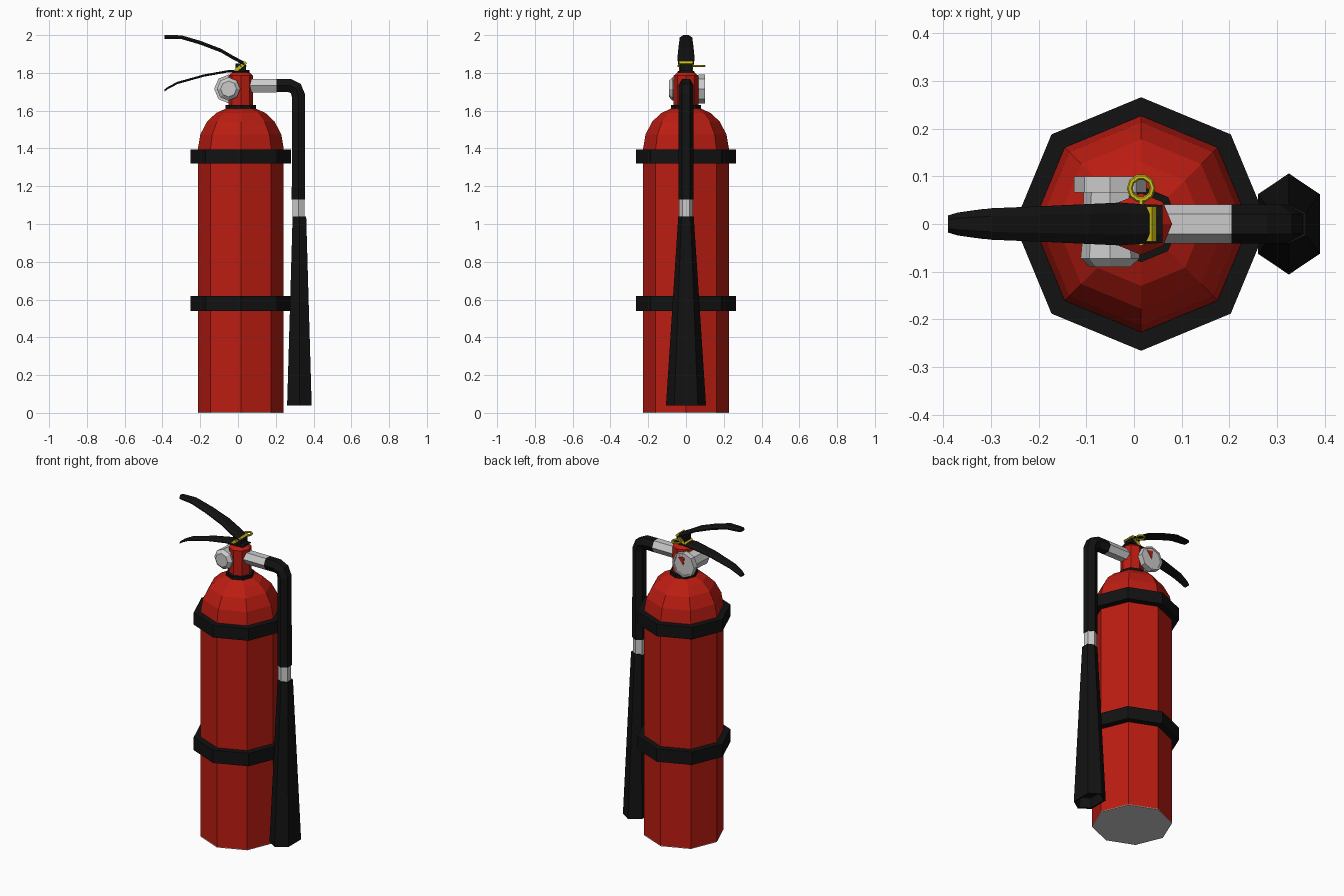
import bpy, bmesh, math
from mathutils import Vector, Matrix

if "Cube" in bpy.data.objects:
    bpy.data.objects.remove(bpy.data.objects["Cube"])

def material(name, rgb):
    m = bpy.data.materials.new(name)
    m.diffuse_color = (*rgb, 1)
    m.use_nodes = True
    m.node_tree.nodes["Principled BSDF"].inputs["Base Color"].default_value = m.diffuse_color
    return m

RED = material("red_paint", (0.50, 0.012, 0.006))
BLACK = material("black_rubber", (0.006, 0.006, 0.006))
YELLOW = material("yellow_pin", (0.62, 0.52, 0.01))

def finish(name, bm, mat):
    bmesh.ops.recalc_face_normals(bm, faces=bm.faces)
    me = bpy.data.meshes.new(name)
    bm.to_mesh(me)
    bm.free()
    ob = bpy.data.objects.new(name, me)
    bpy.context.collection.objects.link(ob)
    if mat:
        me.materials.append(mat)
    return ob

def loft(name, rings, mat=None, cap_start=True, cap_end=True):
    """Skin a list of closed rings that all have the same number of points."""
    bm = bmesh.new()
    vs = [[bm.verts.new(p) for p in r] for r in rings]
    n = len(vs[0])
    for a, b in zip(vs, vs[1:]):
        for i in range(n):
            j = (i + 1) % n
            bm.faces.new((a[i], a[j], b[j], b[i]))
    if cap_start:
        bm.faces.new(vs[0])
    if cap_end:
        bm.faces.new(vs[-1])
    return finish(name, bm, mat)

def lathe(name, profile, origin=(0.015, 0, 0), axis='Z', n=8, mat=None, **caps):
    """Profile of (radius, height) turned around an axis."""
    rings = []
    for r, h in profile:
        ring = []
        for i in range(n):
            a = math.tau * i / n
            c, s = r * math.cos(a), r * math.sin(a)
            p = {'Z': (c, s, h), 'Y': (c, h, s), 'X': (h, c, s)}[axis]
            ring.append(Vector(origin) + Vector(p))
        rings.append(ring)
    return loft(name, rings, mat, **caps)

def box(name, size, centre, mat, pitch=0):
    bm = bmesh.new()
    bmesh.ops.create_cube(bm, size=1, matrix=Matrix.Translation(centre)
                          @ Matrix.Rotation(pitch, 4, 'Y') @ Matrix.Diagonal((*size, 1)))
    return finish(name, bm, mat)

# Cylinder with domed shoulder, and its bare grey base
lathe("tank", [(0.227, 0.004), (0.227, 1.40), (0.214, 1.475), (0.178, 1.543),
               (0.13, 1.588), (0.07, 1.615)], mat=RED, cap_start=False)
lathe("tank_base", [(0.227, 0), (0.227, 0.004)], cap_end=False)

# Mounting bands
for label, z0, z1 in (("lower_band", 0.54, 0.62), ("upper_band", 1.32, 1.395)):
    lathe(label, [(0.222, z0), (0.266, z0), (0.266, z1), (0.222, z1)],
          mat=BLACK, cap_start=False, cap_end=False)

# Neck collar and valve block
lathe("neck_collar", [(0.08, 1.595), (0.08, 1.63)], mat=BLACK)
lathe("valve_body", [(0.065, 1.63), (0.065, 1.785), (0.045, 1.803)], mat=RED)

# Cross fitting with the gauge at the back
GAUGE = (-0.05, 0, 1.715)
lathe("cross_fitting", [(0.042, -0.09), (0.062, -0.072), (0.058, -0.03), (0.056, 0.068)],
      GAUGE, 'Y')
lathe("gauge", [(0.076, 0.066), (0.076, 0.10), (0.066, 0.10), (0.064, 0.096)], GAUGE, 'Y')
needle = [(-0.05, 1.71), (-0.015, 1.755), (-0.058, 1.765)]
loft("gauge_needle", [[Vector((x, y, z)) for x, z in needle] for y in (0.095, 0.0985)], RED)

# Outlet pipe and hose
lathe("outlet_pipe", [(0.041, 0.06), (0.041, 0.205)], (0, 0, 1.733), 'X', 6)

def sweep(name, path, r, mat=None, n=6):
    """Tube along a path lying in the xz plane."""
    pts = [Vector((x, 0, z)) for x, z in path]
    rings = []
    for i, p in enumerate(pts):
        d0 = (p - pts[i - 1]).normalized() if i else Vector()
        d1 = (pts[i + 1] - p).normalized() if i < len(pts) - 1 else Vector()
        side = (d0 + d1).normalized().cross(Vector((0, 1, 0)))
        rings.append([p + Vector((0, r * math.cos(math.tau * k / n), 0))
                      + side * r * math.sin(math.tau * k / n) for k in range(n)])
    return loft(name, rings, mat)

sweep("hose", [(0.198, 1.733), (0.272, 1.733), (0.306, 1.718), (0.32, 1.68), (0.32, 1.13)],
      0.041, BLACK)
sweep("hose_coupling", [(0.32, 1.137), (0.32, 1.035)], 0.037)

# Flared discharge horn with hollow mouth
def hexagon(z, rx, ry):
    return [Vector((0.325 + sx * rx, y * ry, z)) for sx, y in
            ((0, 1), (1, .59), (1, -.59), (0, -1), (-1, -.59), (-1, .59))]

loft("horn", [hexagon(1.04, 0.036, 0.041), hexagon(0.04, 0.065, 0.106),
              hexagon(0.04, 0.055, 0.092), hexagon(0.10, 0.050, 0.082)], BLACK)

# Squeeze lever and carry handle: (x, z, half width) stations, bevelled strip section
def lever(name, stations, t):
    rings = [[Vector((x, -w, z - t)), Vector((x, w, z - t)), Vector((x, w, z - t * 0.6)),
              Vector((x, w * 0.5, z)), Vector((x, -w * 0.5, z)), Vector((x, -w, z - t * 0.6))]
             for x, z, w in stations]
    return loft(name, rings, BLACK)

lever("squeeze_lever", [(-0.39, 2.0, 0.018), (-0.37, 2.0, 0.024), (-0.30, 1.999, 0.033),
                        (-0.20, 1.970, 0.037), (-0.09, 1.928, 0.042), (-0.03, 1.893, 0.045),
                        (0.035, 1.858, 0.04)], 0.02)
lever("carry_handle", [(-0.39, 1.712, 0.018), (-0.37, 1.727, 0.024), (-0.32, 1.753, 0.031),
                       (-0.18, 1.792, 0.038), (-0.05, 1.815, 0.044), (0.06, 1.815, 0.04)], 0.012)
box("lever_mount", (0.055, 0.064, 0.05), (0.014, 0, 1.825), BLACK)

# Safety pin: tilted strap, cross pin and pull ring
box("pin_strap", (0.078, 0.074, 0.016), (0.012, 0, 1.832), YELLOW, -math.radians(39))
lathe("safety_pin", [(0.006, -0.045), (0.006, 0.052)], (0.015, 0, 1.836), 'Y', 6, YELLOW)
bpy.ops.mesh.primitive_torus_add(major_segments=10, minor_segments=6, major_radius=0.024,
                                 minor_radius=0.006, location=(0.015, 0.075, 1.836))
ring = bpy.context.object
ring.name = "pull_ring"
ring.data.materials.append(YELLOW)
